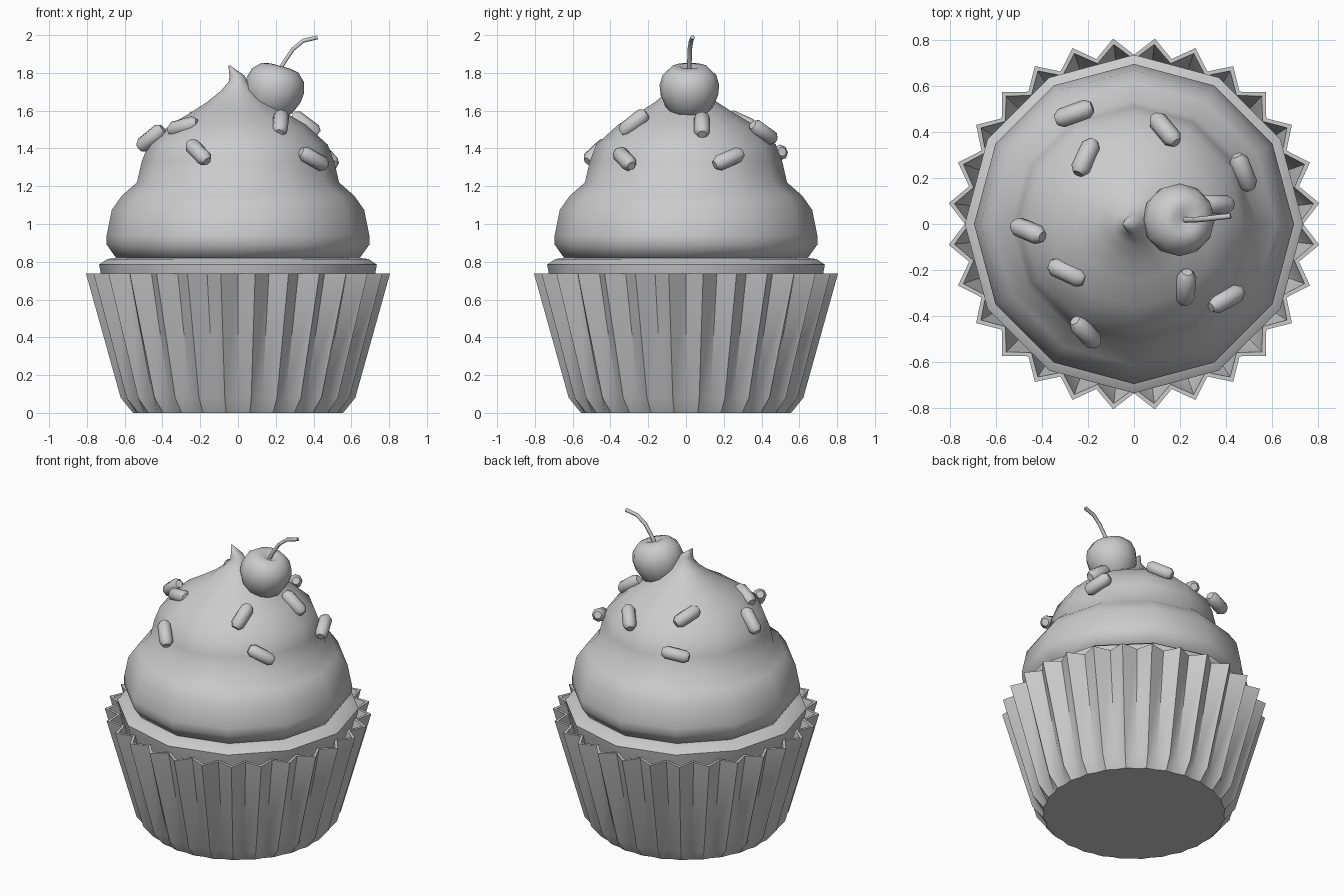
import bpy, math
from mathutils import Vector

if "Cube" in bpy.data.objects:
    bpy.data.objects.remove(bpy.data.objects["Cube"])

def make(name, verts, faces, angle=40):
    mesh = bpy.data.meshes.new(name)
    mesh.from_pydata(verts, [], faces)
    ob = bpy.data.objects.new(name, mesh)
    bpy.context.collection.objects.link(ob)
    bpy.ops.object.select_all(action='DESELECT')
    ob.select_set(True)
    bpy.context.view_layer.objects.active = ob
    bpy.ops.object.shade_smooth_by_angle(angle=math.radians(angle))
    return ob

def loft(name, rings, angle=40):
    """Bridge rings of equal size and cap both ends."""
    n = len(rings[0])
    verts = [v for ring in rings for v in ring]
    faces = [(k*n + i, k*n + (i+1) % n, (k+1)*n + (i+1) % n, (k+1)*n + i)
             for k in range(len(rings) - 1) for i in range(n)]
    faces += [tuple(reversed(range(n))), tuple(range(len(verts) - n, len(verts)))]
    return make(name, verts, faces, angle)

def circle(r, z, n, x=0.0):
    return [(x + r*math.cos(2*math.pi*i/n), r*math.sin(2*math.pi*i/n), z) for i in range(n)]

def lathe(name, profile, n, angle=40):
    return loft(name, [circle(p[0], p[1], n, p[2] if len(p) > 2 else 0) for p in profile], angle)

# pleated paper wrapper: outer wall up, over the rim, inner wall down
PLEATS = 28
def pleat_ring(tip, valley, z):
    ring = []
    for i in range(PLEATS*2):
        a = math.pi*i/PLEATS
        r = tip if i % 2 else valley
        ring.append((r*math.cos(a), r*math.sin(a), z))
    return ring

loft("wrapper", [pleat_ring(*p) for p in [
    (0.56, 0.55, 0), (0.625, 0.58, 0.08), (0.81, 0.735, 0.738),
    (0.785, 0.715, 0.738), (0.60, 0.56, 0.09), (0.54, 0.53, 0.03)]], 45)

# cake
lathe("cake", [(0.52, 0.04), (0.56, 0.1), (0.725, 0.73), (0.735, 0.785), (0.69, 0.815), (0.6, 0.825)], 12)

# frosting swirl with the tip bent to one side
lathe("frosting", [(0.55, 0.81), (0.645, 0.82), (0.695, 0.89), (0.695, 0.94), (0.668, 1.075),
                   (0.615, 1.15), (0.535, 1.22), (0.51, 1.33), (0.475, 1.42), (0.36, 1.525),
                   (0.25, 1.59), (0.165, 1.645), (0.09, 1.705), (0.048, 1.755),
                   (0.04, 1.785, -0.005), (0.004, 1.84, -0.047)], 12, 60)

# cherry with a dimple, leaning outwards
cherry = lathe("cherry", [(0.02, -0.145), (0.08, -0.132), (0.125, -0.09), (0.152, -0.025),
                          (0.158, 0.03), (0.143, 0.085), (0.1, 0.127), (0.055, 0.136),
                          (0.015, 0.115)], 12, 60)
cherry.location = (0.19, 0.018, 1.705)
cherry.rotation_euler = (0, math.radians(15), 0)

# cherry stem
curve = bpy.data.curves.new("cherry_stem", 'CURVE')
curve.dimensions = '3D'
curve.bevel_depth = 0.012
curve.bevel_resolution = 1
curve.use_fill_caps = True
path = [(0.21, 0.018, 1.79), (0.24, 0.018, 1.85), (0.29, 0.02, 1.925), (0.345, 0.027, 1.97), (0.42, 0.035, 1.988)]
spline = curve.splines.new('POLY')
spline.points.add(len(path) - 1)
for pt, co in zip(spline.points, path):
    pt.co = (*co, 1)
stem = bpy.data.objects.new("cherry_stem", curve)
bpy.context.collection.objects.link(stem)

# sprinkles: centre, direction
sprinkles = [
    ((-0.26, 0.48, 1.37), (0.94, 0.34, 0.15)), ((-0.21, 0.29, 1.54), (0.42, 0.9, -0.4)),
    ((0.135, 0.41, 1.485), (0.64, -0.77, 0.55)), ((0.475, 0.225, 1.345), (0.37, -0.93, -0.4)),
    ((0.355, 0.085, 1.525), (1, 0, -0.75)), ((-0.46, -0.03, 1.455), (0.92, -0.38, 0.75)),
    ((-0.29, -0.21, 1.515), (0.9, -0.42, 0.25)), ((-0.21, -0.47, 1.38), (0.67, -0.74, -0.7)),
    ((0.225, -0.275, 1.535), (0.09, 1, 0.8)), ((0.4, -0.325, 1.345), (0.88, 0.47, -0.5))]
for i, (loc, d) in enumerate(sprinkles):
    s = lathe(f"sprinkle_{i+1}", [(0.024, -0.085), (0.042, -0.06), (0.042, 0.06), (0.024, 0.085)], 8, 50)
    s.location = loc
    s.rotation_euler = Vector(d).to_track_quat('Z', 'Y').to_euler()
